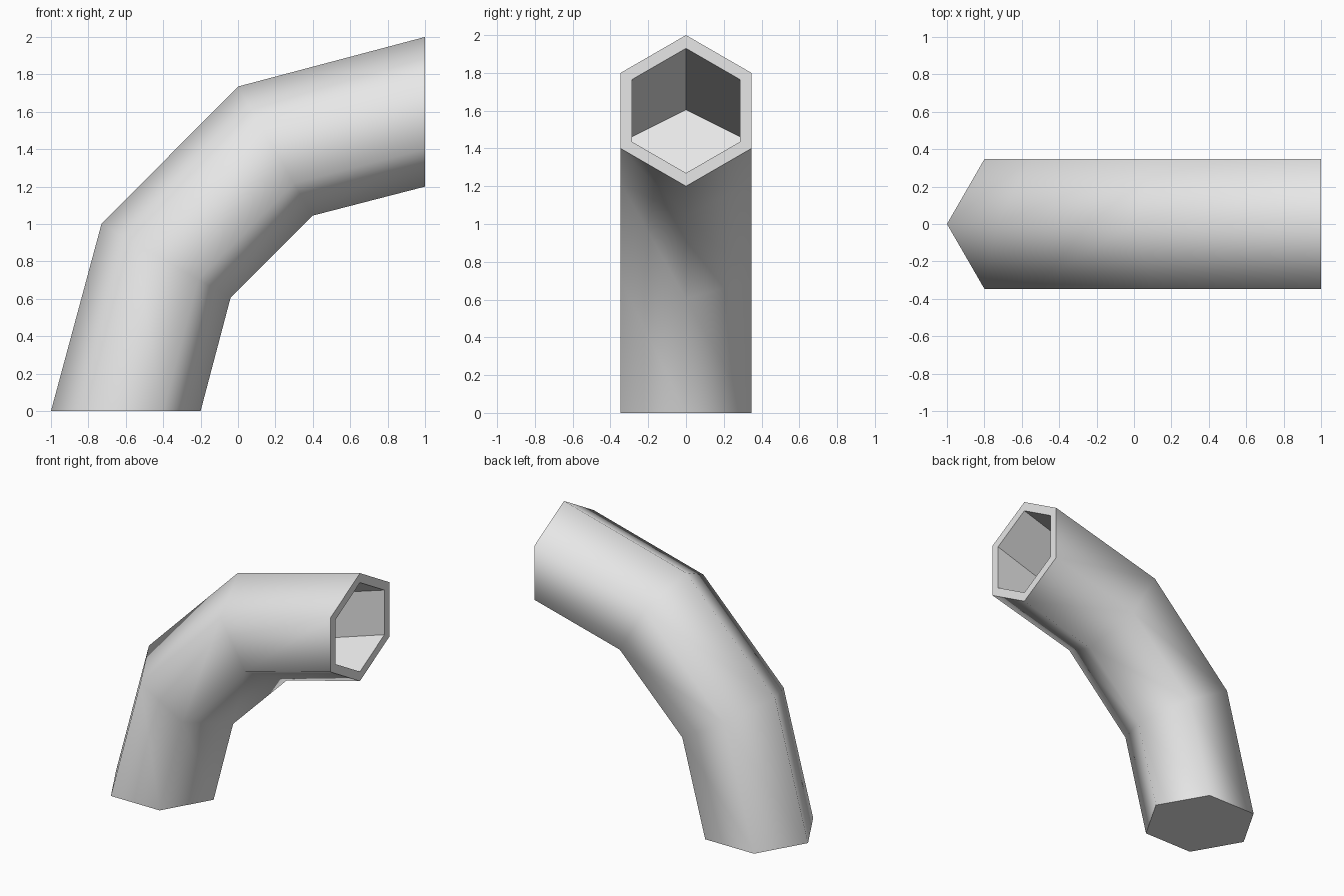
import bpy, bmesh
from math import cos, sin, pi
from mathutils import Vector

cube = bpy.data.objects.get("Cube")
if cube:
    bpy.data.objects.remove(cube, do_unlink=True)

SIDES = 6

# One grey for the whole pipe
grey = bpy.data.materials.new("plain_grey")
grey.use_nodes = True
colour = (0.8, 0.8, 0.8, 1)
grey.diffuse_color = colour
grey.node_tree.nodes["Principled BSDF"].inputs["Base Color"].default_value = colour


def ring(bm, outer, inner, radius):
    """Hexagonal ring spanning two (x, z) points on the bend plane."""
    a = Vector((outer[0], 0, outer[1]))
    b = Vector((inner[0], 0, inner[1]))
    centre, half = (a + b) / 2, (a - b) / 2
    verts = []
    for i in range(SIDES):
        t = 2 * pi * i / SIDES
        verts.append(bm.verts.new(centre + half * cos(t) + Vector((0, radius * sin(t), 0))))
    return verts


def bridge(bm, r1, r2, smooth):
    for i in range(SIDES):
        j = (i + 1) % SIDES
        face = bm.faces.new((r1[i], r1[j], r2[j], r2[i]))
        face.smooth = smooth


bm = bmesh.new()

# Outer shell: base, two mitred bends, open mouth
shell = [ring(bm, o, i, 0.4) for o, i in (
    ((-1, 0), (-0.2, 0)),
    ((-0.73, 1), (-0.04, 0.605)),
    ((0, 1.735), (0.4, 1.045)),
    ((1, 2), (1, 1.2)))]
for r1, r2 in zip(shell, shell[1:]):
    bridge(bm, r1, r2, True)
bm.faces.new(shell[0])

# Rim and slanted recess inside the mouth
mouth = ring(bm, (1, 1.93), (1, 1.27), 0.33)
recess = ring(bm, (-0.05, 1.605), (0.28, 1.035), 0.33)
bridge(bm, shell[-1], mouth, False)
bridge(bm, mouth, recess, False)
bm.faces.new(recess)

# Keep the flat faces crisp against the smooth shell
for edge in bm.edges:
    if not all(f.smooth for f in edge.link_faces):
        edge.smooth = False
bmesh.ops.recalc_face_normals(bm, faces=bm.faces)

mesh = bpy.data.meshes.new("bent_pipe")
bm.to_mesh(mesh)
bm.free()
mesh.materials.append(grey)
pipe = bpy.data.objects.new("bent_pipe", mesh)
bpy.context.collection.objects.link(pipe)
